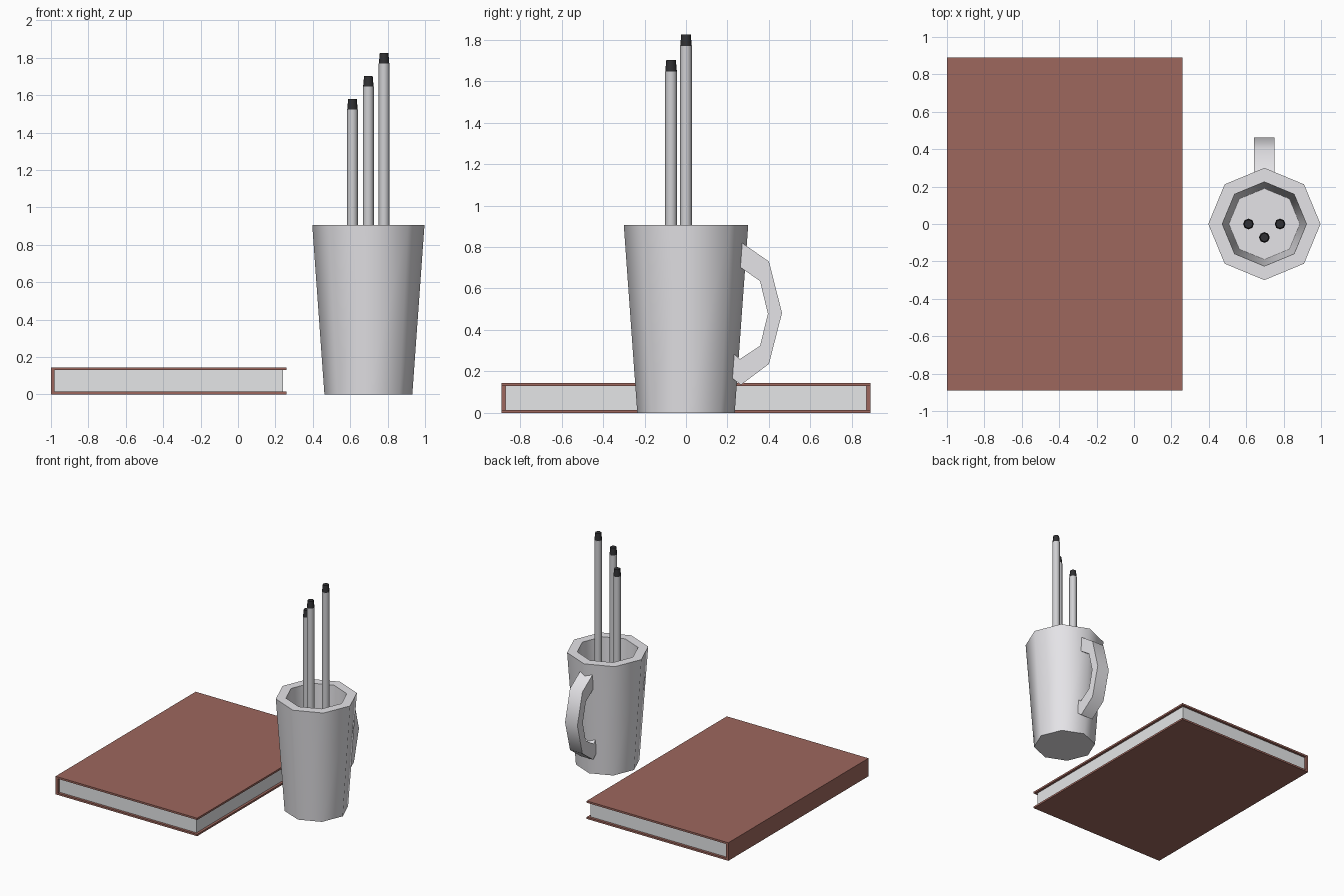
import bpy
import bmesh
import math

if "Cube" in bpy.data.objects:
    bpy.data.objects.remove(bpy.data.objects["Cube"])


def material(name, rgb):
    mat = bpy.data.materials.new(name)
    mat.use_nodes = True
    color = (*rgb, 1.0)
    mat.diffuse_color = color
    mat.node_tree.nodes["Principled BSDF"].inputs["Base Color"].default_value = color
    return mat


BROWN = material("brown cover", (0.34, 0.136, 0.11))
PAPER = material("paper", (0.78, 0.79, 0.80))
CERAMIC = material("pale ceramic", (0.80, 0.79, 0.82))
METAL = material("pen grey", (0.63, 0.63, 0.65))
BLACK = material("black cap", (0.03, 0.03, 0.033))


def finish(name, bm, mat, smooth=True):
    bmesh.ops.recalc_face_normals(bm, faces=bm.faces)
    mesh = bpy.data.meshes.new(name)
    bm.to_mesh(mesh)
    bm.free()
    mesh.materials.append(mat)
    obj = bpy.data.objects.new(name, mesh)
    bpy.context.collection.objects.link(obj)
    if smooth:
        bpy.ops.object.select_all(action="DESELECT")
        obj.select_set(True)
        bpy.context.view_layer.objects.active = obj
        bpy.ops.object.shade_smooth_by_angle(angle=math.radians(50))
    return obj


def box(name, low, high, mat):
    bm = bmesh.new()
    bmesh.ops.create_cube(bm, size=1)
    for v in bm.verts:
        v.co = [l if c < 0 else h for c, l, h in zip(v.co, low, high)]
    return finish(name, bm, mat, smooth=False)


def lathe(name, profile, center, mat, sides=8):
    """Stack rings of (radius, z) and close both ends."""
    bm = bmesh.new()
    rings = []
    for r, z in profile:
        angles = [math.tau * i / sides for i in range(sides)]
        rings.append([bm.verts.new((center[0] + r * math.cos(a),
                                    center[1] + r * math.sin(a), z)) for a in angles])
    for a, b in zip(rings, rings[1:]):
        for i in range(sides):
            j = (i + 1) % sides
            bm.faces.new((a[i], a[j], b[j], b[i]))
    bm.faces.new(rings[0])
    bm.faces.new(rings[-1])
    return finish(name, bm, mat)


# Book: two boards, a spine and the recessed page block
W, T, H = 0.89, 0.015, 0.145
box("book_bottom_cover", (-1, -W, 0), (0.26, W, T), BROWN)
box("book_top_cover", (-1, -W, H - T), (0.26, W, H), BROWN)
box("book_spine", (-1, -W, T), (-0.98, W, H - T), BROWN)
box("book_pages", (-0.98, -0.87, T), (0.24, 0.87, H - T), PAPER)

# Mug: tapered eight-sided body with a hollow inside
MUG_X = 0.697
lathe("mug_body", [(0.235, 0), (0.30, 0.905), (0.225, 0.905), (0.19, 0.07)],
      (MUG_X, 0), CERAMIC)

# Mug handle: a band of (y, z) pairs, outer and inner edge, swept across x
outer = [(0.24, 0.84), (0.27, 0.82), (0.40, 0.73), (0.463, 0.482),
         (0.40, 0.236), (0.265, 0.135), (0.215, 0.173)]
inner = [(0.24, 0.717), (0.265, 0.70), (0.357, 0.636), (0.395, 0.478),
         (0.357, 0.323), (0.26, 0.26), (0.215, 0.297)]
bm = bmesh.new()
loops = []
for o, i in zip(outer, inner):
    loops.append([bm.verts.new((MUG_X + dx, *p))
                  for p, dx in ((o, -0.055), (o, 0.055), (i, 0.055), (i, -0.055))])
for a, b in zip(loops, loops[1:]):
    for k in range(4):
        bm.faces.new((a[k], a[(k + 1) % 4], b[(k + 1) % 4], b[k]))
bm.faces.new(loops[0])
bm.faces.new(loops[-1])
finish("mug_handle", bm, CERAMIC)

# Pens standing in the mug, each with a tapered dark cap
for side, x, y, top in (("right", 0.612, 0, 1.58),
                        ("front", MUG_X, -0.072, 1.703),
                        ("left", 0.781, 0, 1.825)):
    lathe(side + "_pen_shaft", [(0.029, 0.07), (0.029, top - 0.056)], (x, y), METAL)
    lathe(side + "_pen_cap", [(0.028, top - 0.056), (0.023, top)], (x, y), BLACK)
